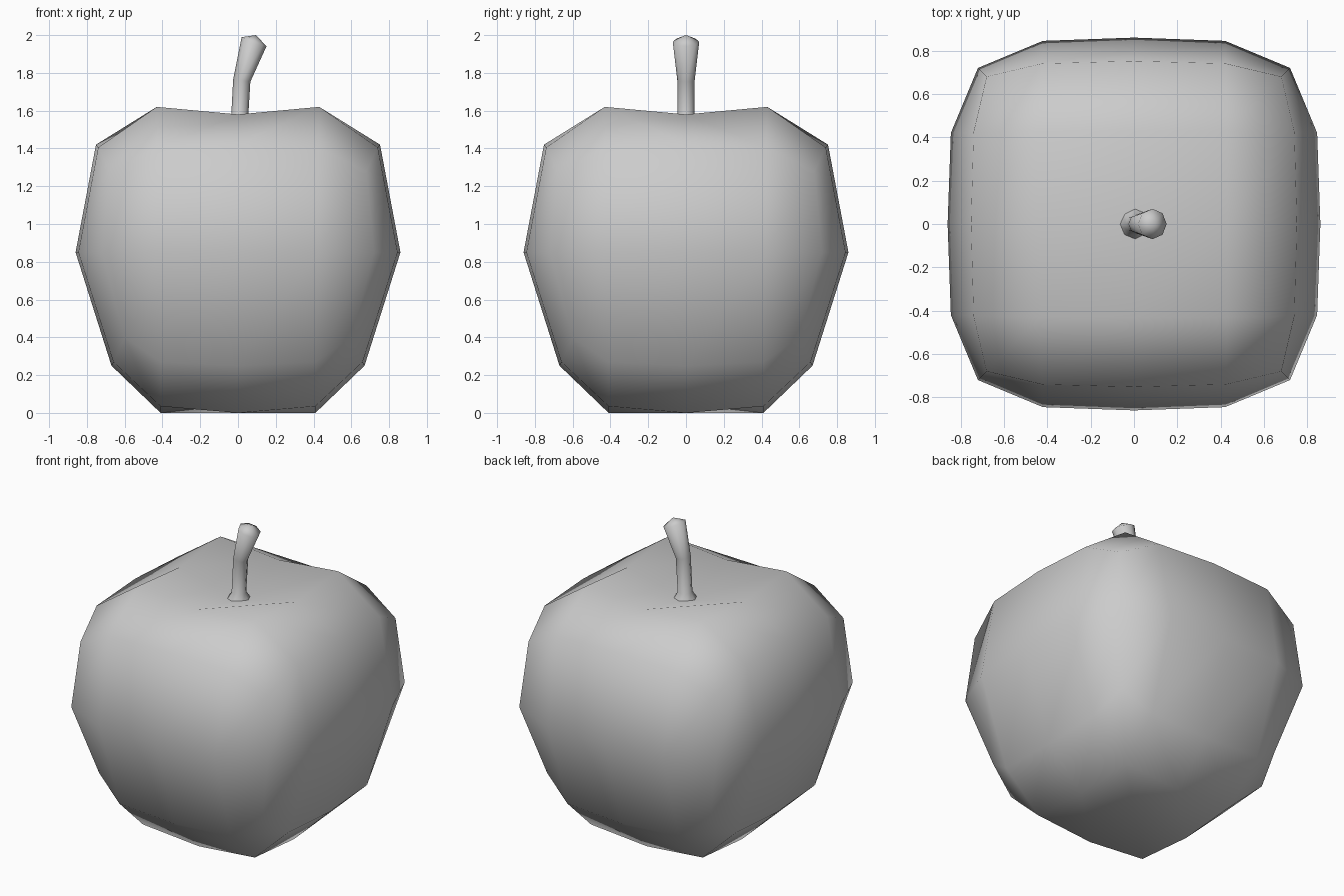
import bpy, bmesh, math
from mathutils import Vector

if "Cube" in bpy.data.objects:
    bpy.data.objects.remove(bpy.data.objects["Cube"])

# Eighth-section points keyed by (smaller, larger) grid index: (small coord, large coord, z)
TOP = {(0, 0): (0, 0, 1.48), (0, 1): (0, .43, 1.58), (1, 1): (.43, .43, 1.62),
       (0, 2): (0, .752, 1.42), (1, 2): (.425, .74, 1.405), (2, 2): (.68, .68, 1.28)}
MIDDLE = {(0, 2): (0, .86, .85), (1, 2): (.42, .845, .85), (2, 2): (.72, .72, .85)}
BOTTOM = {(0, 0): (0, 0, .045), (0, 1): (0, .41, 0), (1, 1): (.41, .41, .035),
          (0, 2): (0, .67, .25), (1, 2): (.41, .66, .27), (2, 2): (.60, .60, .40)}


def point(table, i, j):
    a, b = abs(i), abs(j)
    small, large, z = table[(min(a, b), max(a, b))]
    x, y = (small, large) if a <= b else (large, small)
    return (math.copysign(x, i), math.copysign(y, j), z)


def finish(bm, name):
    bmesh.ops.recalc_face_normals(bm, faces=bm.faces)
    mesh = bpy.data.meshes.new(name)
    bm.to_mesh(mesh)
    bm.free()
    mesh.shade_smooth()
    obj = bpy.data.objects.new(name, mesh)
    bpy.context.collection.objects.link(obj)
    return obj


def bridge(bm, a, b):
    n = len(a)
    for k in range(n):
        bm.faces.new((a[k], a[(k + 1) % n], b[(k + 1) % n], b[k]))


# Fruit body: rounded box with dimpled grid caps
bm = bmesh.new()
R = range(-2, 3)
border = ([(i, -2) for i in range(-2, 2)] + [(2, j) for j in range(-2, 2)] +
          [(i, 2) for i in range(2, -2, -1)] + [(-2, j) for j in range(2, -2, -1)])
loops = []
for table in (BOTTOM, MIDDLE, TOP):
    if table is MIDDLE:
        loops.append([bm.verts.new(point(table, i, j)) for i, j in border])
        continue
    grid = {(i, j): bm.verts.new(point(table, i, j)) for i in R for j in R}
    for i in range(-2, 2):
        for j in range(-2, 2):
            bm.faces.new((grid[i, j], grid[i + 1, j], grid[i + 1, j + 1], grid[i, j + 1]))
    loops.append([grid[key] for key in border])
bridge(bm, loops[0], loops[1])
bridge(bm, loops[1], loops[2])
finish(bm, "fruit_body")

# Stem: bent eight-sided tube, flared at both ends (x, z, radius, tilt)
bm = bmesh.new()
rings = []
for x, z, r, tilt in ((.005, 1.47, .085, 0), (.007, 1.535, .045, 0),
                      (.02, 1.76, .046, .15), (.085, 1.965, .07, .35)):
    ring = []
    for k in range(8):
        t = math.tau * (k + .0) / 8
        ring.append(bm.verts.new((x + r * math.cos(t) * math.cos(tilt), r * math.sin(t),
                                  z - r * math.cos(t) * math.sin(tilt))))
    rings.append(ring)
for a, b in zip(rings, rings[1:]):
    bridge(bm, a, b)
tip = bm.verts.new((.095, 0, 2.0))
for k in range(8):
    bm.faces.new((rings[-1][k], rings[-1][(k + 1) % 8], tip))
finish(bm, "stem")
